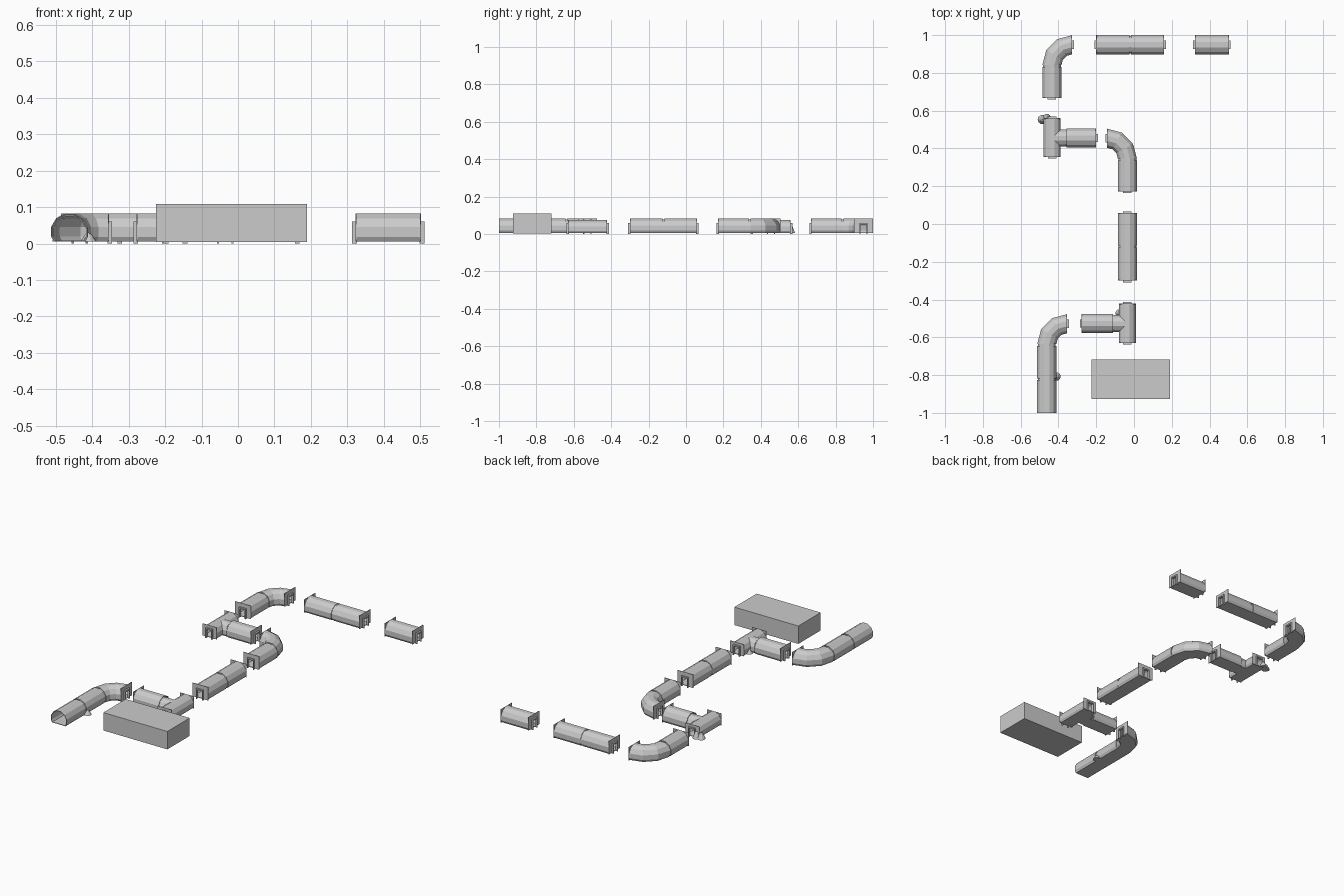
import bpy, bmesh, math
from mathutils import Vector

if "Cube" in bpy.data.objects:
    bpy.data.objects.remove(bpy.data.objects["Cube"])

FLOOR = 0.005
R_BIG, R_SMALL, WALL = 0.0525, 0.0468, 0.003
GAP = 0.005          # half width of the recessed joint between sections


def finish(bm, name):
    bmesh.ops.recalc_face_normals(bm, faces=bm.faces)
    me = bpy.data.meshes.new(name)
    bm.to_mesh(me)
    bm.free()
    ob = bpy.data.objects.new(name, me)
    bpy.context.collection.objects.link(ob)
    return ob


def arch(r, zc, floor):
    """Twelve-sided ring cut flat at floor level: (across, z) points."""
    pts = [(r * math.cos(math.radians(a)), zc + r * math.sin(math.radians(a)))
           for a in range(-15, 196, 30)]
    low = (r * math.cos(math.radians(45)), zc - r * math.sin(math.radians(45)))
    x0, z0 = pts[0]
    t = (z0 - floor) / (z0 - low[1])
    xb = x0 + (low[0] - x0) * t
    return [(xb, floor)] + pts + [(-xb, floor)]


def tunnel(name, stations, r=R_BIG):
    """Hollow arch swept through (x, y, heading in degrees) stations."""
    zc = FLOOR + 0.027 * r / R_BIG
    outer, inner = arch(r, zc, FLOOR), arch(r - WALL, zc, FLOOR + WALL)
    bm = bmesh.new()
    rows = []
    for x, y, h in stations:
        a = math.radians(h)
        s = Vector((math.sin(a), -math.cos(a), 0))
        rows.append([[bm.verts.new(Vector((x, y, z)) + s * u) for u, z in prof]
                     for prof in (outer, inner)])
    n = len(outer)
    for k in range(n):
        m = (k + 1) % n
        for a, b in zip(rows, rows[1:]):
            for i in (0, 1):
                bm.faces.new((a[i][k], a[i][m], b[i][m], b[i][k]))
        for e in (rows[0], rows[-1]):
            bm.faces.new((e[0][k], e[0][m], e[1][m], e[1][k]))
    return finish(bm, name)


def portal(name, x, y, heading, hw, top, door_hw, door_top, z0, start, depth):
    """Inverted U slab facing along the heading."""
    a = math.radians(heading)
    d, s = Vector((math.cos(a), math.sin(a), 0)), Vector((math.sin(a), -math.cos(a), 0))
    u = [(-hw, z0), (-hw, top), (hw, top), (hw, z0),
         (door_hw, z0), (door_hw, door_top), (-door_hw, door_top), (-door_hw, z0)]
    bm = bmesh.new()
    f, b = [[bm.verts.new(Vector((x, y, z)) + s * c + d * t) for c, z in u]
            for t in (start, start + depth)]
    for i in range(8):
        j = (i + 1) % 8
        bm.faces.new((f[i], f[j], b[j], b[i]))
    for v in (f, b):
        for q in ((0, 1, 6, 7), (1, 2, 5, 6), (2, 3, 4, 5)):
            bm.faces.new([v[i] for i in q])
    return finish(bm, name)


def end_wall(name, x, y, heading, r=R_BIG):
    k = r / R_BIG
    portal(name + "_end_wall", x, y, heading, 0.0507 * k, FLOOR + 0.0777 * k,
           0.017, 0.052, FLOOR, -0.003, 0.003)
    portal(name + "_door_frame", x, y, heading, 0.022, 0.06, 0.017, 0.052, 0.0, -0.004, 0.013)


def straight(name, a, b, joints=(), walls=(True, True), r=R_BIG):
    """Axis-aligned run with recessed joints at the given distances from a."""
    a, b = Vector(a), Vector(b)
    d = (b - a).normalized()
    h = math.degrees(math.atan2(d.y, d.x))
    cuts = [0.0]
    for j in joints:
        cuts += [j - GAP, j + GAP]
        p, q = a + d * (j - 0.012), a + d * (j + 0.012)
        tunnel(name + "_joint", [(*p, h), (*q, h)], r - 0.0035)
    cuts.append((b - a).length)
    for s, e in zip(cuts[::2], cuts[1::2]):
        p, q = a + d * s, a + d * e
        tunnel(name + "_section", [(*p, h), (*q, h)], r)
    if walls[0]:
        end_wall(name, a.x, a.y, h + 180, r)
    if walls[1]:
        end_wall(name, b.x, b.y, h, r)


def elbow(name, x, y, side, rad=0.108):
    """Quarter bend starting north at (x, y), turning east (1) or west (-1)."""
    tunnel(name + "_joint", [(x, y - 0.012, 90), (x, y + 0.006, 90)], R_BIG - 0.0035)
    st = [(x + side * rad * (1 - math.cos(math.radians(t))),
           y + rad * math.sin(math.radians(t)), 90 - side * t) for t in (0, 30, 60, 90)]
    tunnel(name + "_bend", st)
    end_wall(name, *st[-1])


def tee(name, x, y, y0, y1, x_end):
    """Narrow cross passage with a wide side branch ending at x_end."""
    s = 1 if x_end > x else -1
    straight(name + "_passage", (x, y0), (x, y1), r=R_SMALL)
    straight(name + "_stub", (x, y), (x + s * 0.068, y), walls=(False, False), r=R_SMALL)
    tunnel(name + "_joint", [(x + s * 0.06, y, 0), (x + s * 0.085, y, 0)], R_SMALL - 0.001)
    straight(name + "_branch", (x + s * 0.076, y), (x_end, y), walls=(False, True))


def mound(name, x, y, r, h):
    """Low flared heap beside a tunnel wall."""
    bm = bmesh.new()
    prof = [(r, FLOOR), (r * 0.75, h * 0.45), (r * 0.4, h * 0.85)]
    rings = [[bm.verts.new((x + q * math.cos(i * math.pi / 5), y + q * math.sin(i * math.pi / 5), z))
              for i in range(10)] for q, z in prof]
    for a, b in zip(rings, rings[1:]):
        for i in range(10):
            j = (i + 1) % 10
            bm.faces.new((a[i], a[j], b[j], b[i]))
    bm.faces.new(rings[0])
    tip = bm.verts.new((x, y, h))
    for i in range(10):
        bm.faces.new((rings[-1][i], rings[-1][(i + 1) % 10], tip))
    return finish(bm, name)


# Entrance tunnel, open at the front
straight("entrance", (-0.462, -1.0), (-0.462, -0.645), joints=(0.178,), walls=(False, False))
elbow("entrance", -0.462, -0.636, 1)

# Junctions
tee("front_junction", -0.035, -0.527, -0.63, -0.422, -0.278)
tee("rear_junction", -0.433, 0.455, 0.355, 0.56, -0.2)

# Middle run and the bend after it
straight("middle_run", (-0.035, -0.3), (-0.035, 0.058), joints=(0.18,))
straight("middle_bend", (-0.035, 0.172), (-0.035, 0.337), walls=(True, False))
elbow("middle_bend", -0.035, 0.346, -1)

# Rear bend and last runs
straight("rear_bend", (-0.435, 0.668), (-0.435, 0.832), walls=(True, False))
elbow("rear_bend", -0.435, 0.841, 1)
straight("rear_run", (-0.2, 0.949), (0.16, 0.949), joints=(0.18,))
straight("last_run", (0.322, 0.949), (0.502, 0.949))

# Heaps against the walls
mound("entrance_mound", -0.41, -0.808, 0.022, 0.03)
mound("junction_mound", -0.079, -0.472, 0.02, 0.03)
mound("rear_mound_large", -0.486, 0.553, 0.024, 0.04)
mound("rear_mound_small", -0.462, 0.562, 0.022, 0.045)

# Plain storage block
bpy.ops.mesh.primitive_cube_add(size=1, location=(-0.018, -0.822, 0.0565))
block = bpy.context.object
block.name = "block"
block.scale = (0.415, 0.207, 0.105)
